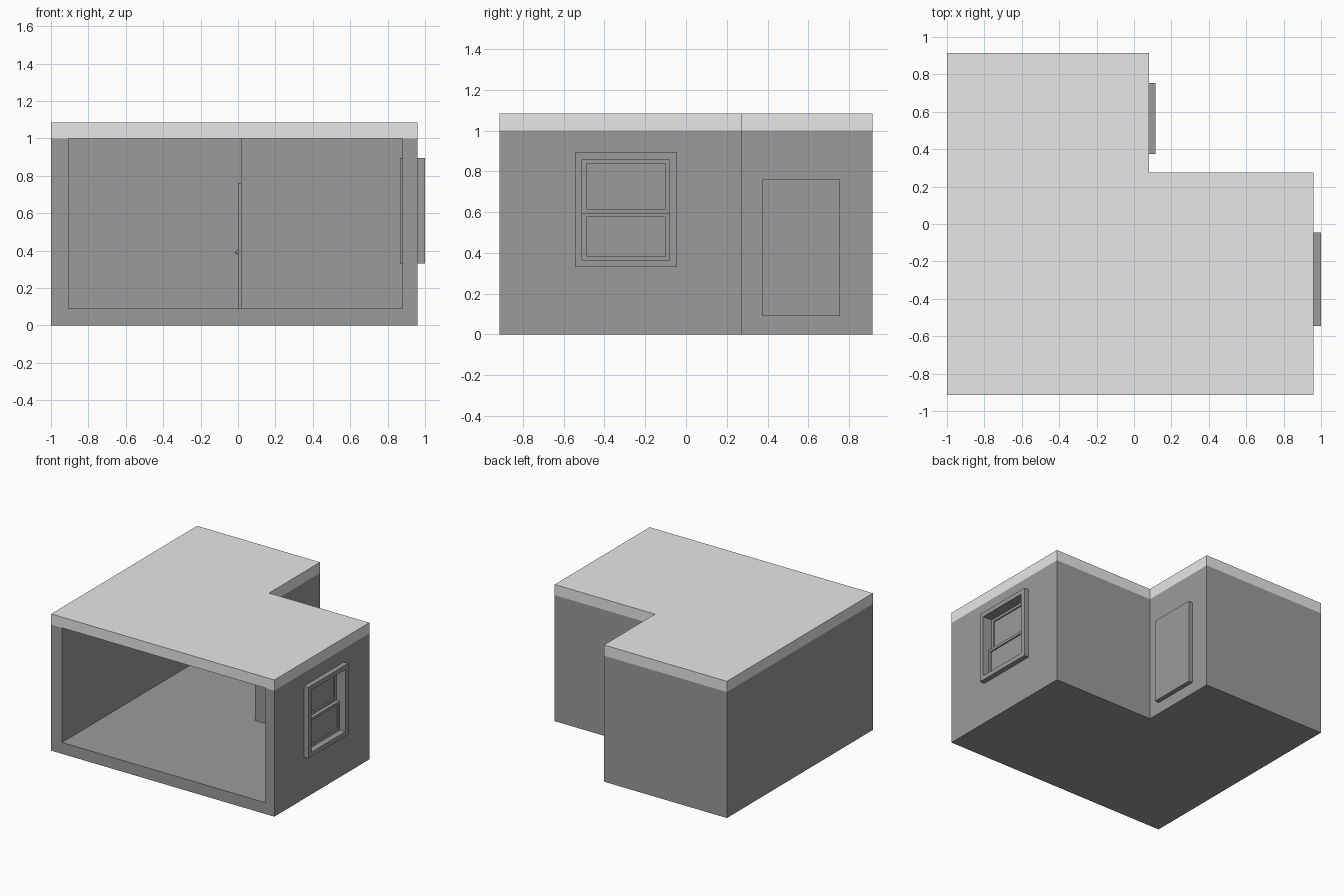
import bpy
import bmesh

cube = bpy.data.objects.get("Cube")
if cube:
    bpy.data.objects.remove(cube, do_unlink=True)


def material(name, value):
    m = bpy.data.materials.new(name)
    m.use_nodes = True
    colour = (value, value, value, 1)
    m.diffuse_color = colour
    m.node_tree.nodes["Principled BSDF"].inputs["Base Color"].default_value = colour
    return m


WALL = material("mid grey", 0.33)
ROOF = material("light grey", 0.8)


def finish(name, bm, mat):
    bmesh.ops.recalc_face_normals(bm, faces=bm.faces)
    mesh = bpy.data.meshes.new(name)
    bm.to_mesh(mesh)
    bm.free()
    mesh.materials.append(mat)
    ob = bpy.data.objects.new(name, mesh)
    bpy.context.collection.objects.link(ob)
    return ob


def prism(name, outline, z0, z1, mat):
    """Extrude a plan outline between two heights."""
    bm = bmesh.new()
    base = bm.faces.new([bm.verts.new((x, y, z0)) for x, y in outline])
    top = bmesh.ops.extrude_face_region(bm, geom=[base])["geom"]
    for v in top:
        if isinstance(v, bmesh.types.BMVert):
            v.co.z = z1
    return finish(name, bm, mat)


def box(name, x0, x1, y0, y1, z0, z1, mat=WALL):
    return prism(name, [(x0, y0), (x1, y0), (x1, y1), (x0, y1)], z0, z1, mat)


def l_plan(left, right, front, back, notch_x, notch_y):
    return [(left, front), (right, front), (right, notch_y),
            (notch_x, notch_y), (notch_x, back), (left, back)]


def frame(name, x0, x1, y0, y1, z0, z1, border):
    """Rectangular frame lying in the side wall, open in the middle."""
    bm = bmesh.new()
    loops = []
    for x in (x0, x1):
        for b in (0, border):
            loops.append([bm.verts.new((x, y, z)) for y, z in (
                (y0 + b, z0 + b), (y1 - b, z0 + b),
                (y1 - b, z1 - b), (y0 + b, z1 - b))])
    for a, b in ((0, 1), (1, 3), (3, 2), (2, 0)):
        for i in range(4):
            j = (i + 1) % 4
            bm.faces.new((loops[a][i], loops[a][j], loops[b][j], loops[b][i]))
    return finish(name, bm, WALL)


def cut(target, cutter):
    mod = target.modifiers.new("cut", "BOOLEAN")
    mod.operation = "DIFFERENCE"
    mod.solver = "EXACT"
    mod.object = cutter
    cutter.hide_render = True
    bpy.context.view_layer.objects.active = target
    bpy.ops.object.modifier_apply(modifier=mod.name)
    bpy.data.objects.remove(cutter, do_unlink=True)


# Room shell: L-shaped block hollowed out through its open front
plan = l_plan(-1, 0.96, -0.915, 0.915, 0.08, 0.275)
shell = prism("room_shell", plan, 0, 1, WALL)
cut(shell, prism("room_cutter", l_plan(-0.905, 0.88, -1.2, 0.83, 0.015, 0.19),
                 0.09, 1.2, WALL))
cut(shell, box("window_cutter", 0.8, 1.1, -0.53, -0.06, 0.345, 0.88))

# Flat roof slab
prism("roof", plan, 1, 1.085, ROOF)

# Window: deep casing with two staggered sashes
frame("window_casing", 0.865, 1, -0.545, -0.045, 0.33, 0.895, 0.036)
for name, x, z0, z1 in (("lower", 0.92, 0.366, 0.596), ("upper", 0.89, 0.596, 0.859)):
    frame(name + "_sash", x, x + 0.03, -0.509, -0.081, z0, z1, 0.02)
    box(name + "_pane", x + 0.011, x + 0.019, -0.495, -0.095, z0 + 0.01, z1 - 0.01)

# Side door with an inside knob
box("door", 0, 0.115, 0.375, 0.755, 0.09, 0.76)
bpy.ops.mesh.primitive_uv_sphere_add(segments=16, ring_count=8, radius=0.01,
                                     location=(-0.005, 0.42, 0.39))
knob = bpy.context.object
knob.name = "door_knob"
knob.data.materials.append(WALL)
bpy.ops.object.shade_smooth_by_angle()
